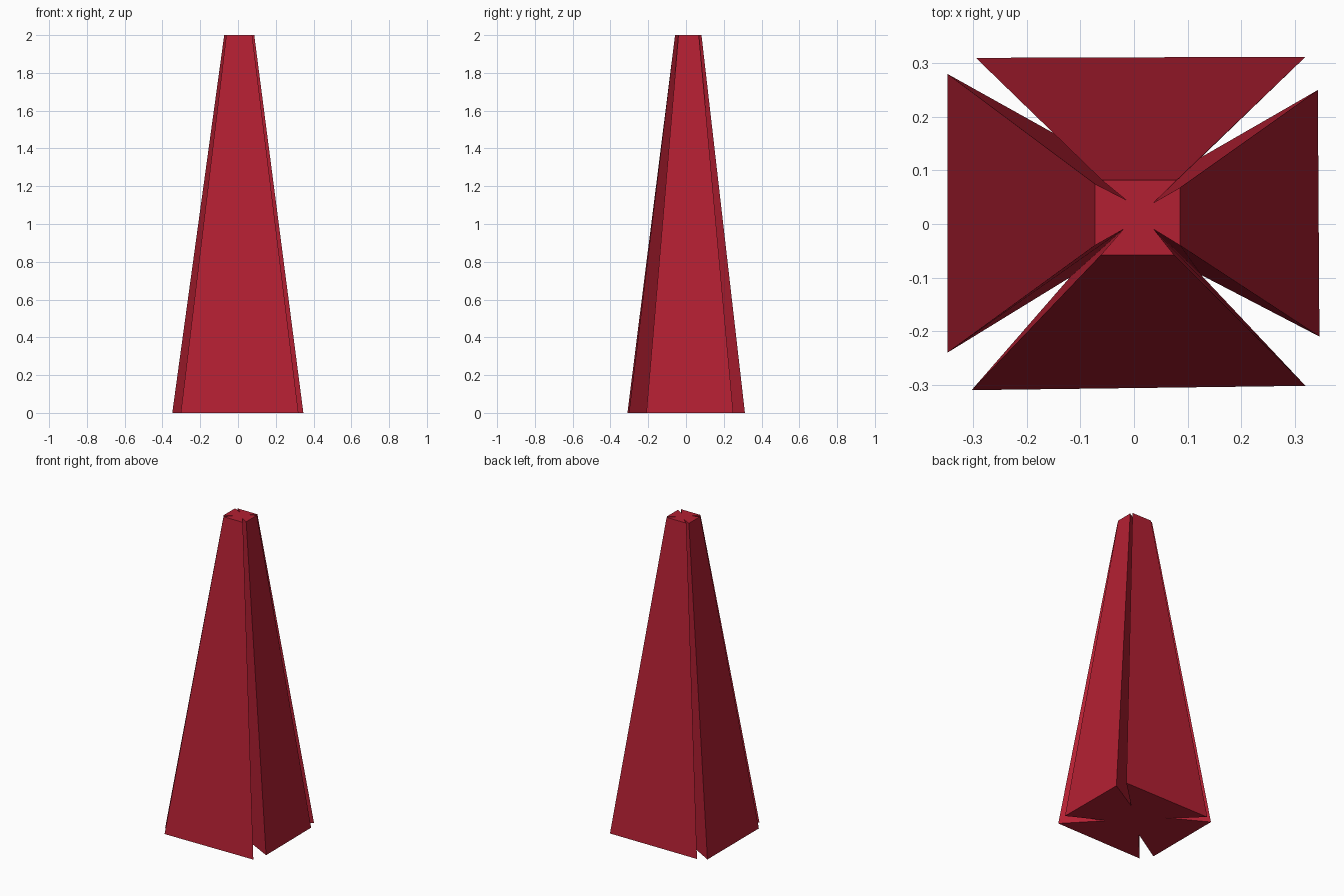
import bpy, bmesh

if "Cube" in bpy.data.objects:
    bpy.data.objects.remove(bpy.data.objects["Cube"])

# Cross-sections, anticlockwise: each side's two ends, then the corner groove's inner point
base = [(-0.303, -0.31), (0.32, -0.302), (0.125, -0.095),
        (0.346, -0.21), (0.343, 0.25), (0.126, 0.125),
        (0.32, 0.312), (-0.295, 0.31), (-0.115, 0.15),
        (-0.348, 0.28), (-0.348, -0.24), (-0.12, -0.10)]
top = [(-0.062, -0.058), (0.075, -0.058), (0.037, -0.01),
       (0.086, -0.04), (0.086, 0.068), (0.037, 0.04),
       (0.08, 0.082), (-0.06, 0.082), (-0.015, 0.045),
       (-0.073, 0.075), (-0.073, -0.04), (-0.02, -0.01)]


def loft(name, lower, upper, height):
    """Closed tapered solid between two matching outlines."""
    bm = bmesh.new()
    a = [bm.verts.new((x, y, 0)) for x, y in lower]
    b = [bm.verts.new((x, y, height)) for x, y in upper]
    n = len(a)
    for i in range(n):
        j = (i + 1) % n
        bm.faces.new((a[i], a[j], b[j], b[i]))
    bm.faces.new(a[::-1])
    bm.faces.new(b)
    bmesh.ops.recalc_face_normals(bm, faces=bm.faces)
    mesh = bpy.data.meshes.new(name)
    bm.to_mesh(mesh)
    bm.free()
    obj = bpy.data.objects.new(name, mesh)
    bpy.context.collection.objects.link(obj)
    return obj


# Tapered pillar with grooved corners
pillar = loft("grooved_pillar", base, top, 2.0)
red = bpy.data.materials.new("red")
red.diffuse_color = (0.45, 0.014, 0.032, 1)
red.use_nodes = True
red.node_tree.nodes["Principled BSDF"].inputs["Base Color"].default_value = red.diffuse_color
pillar.data.materials.append(red)
